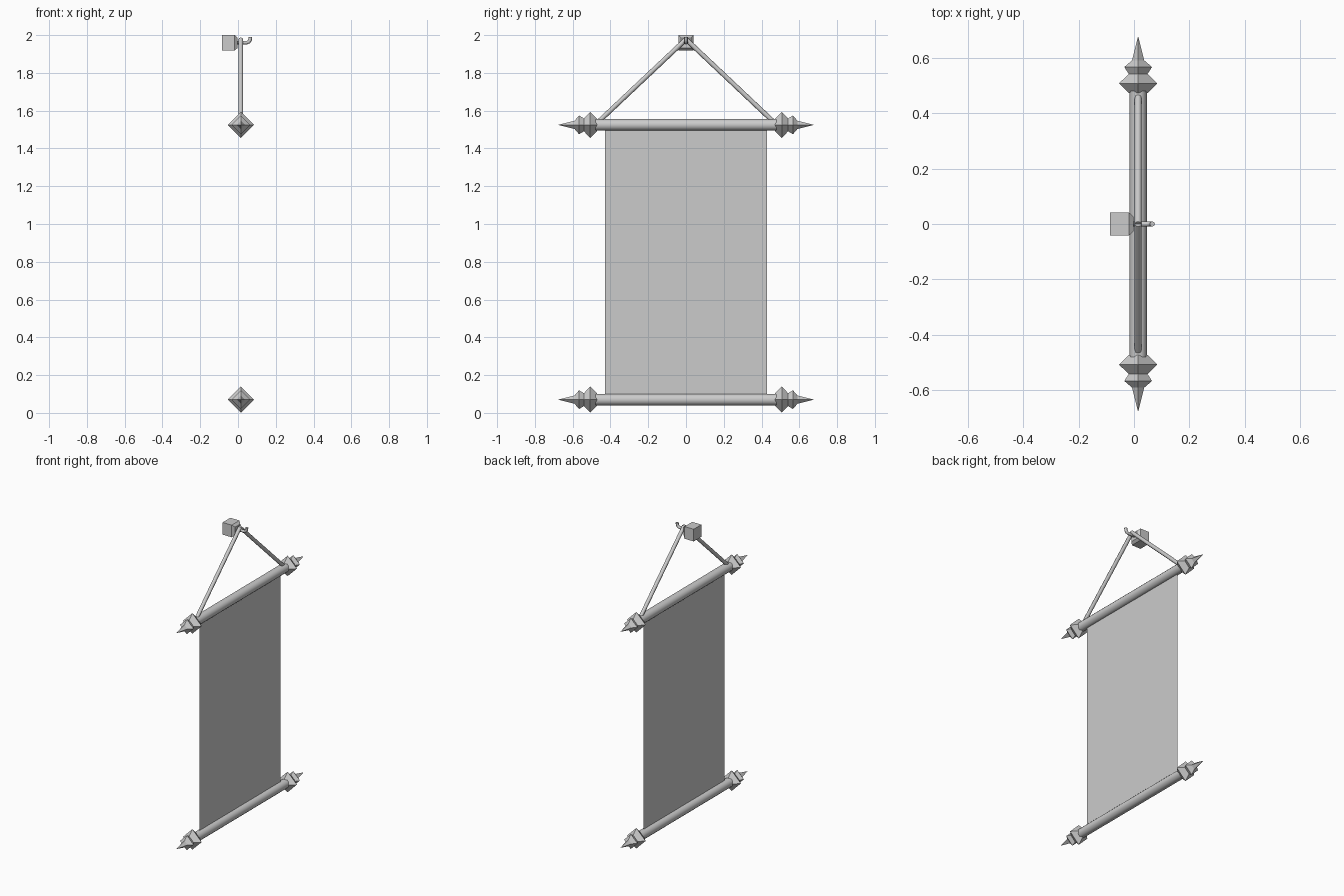
import bpy, bmesh, math
from mathutils import Vector

if "Cube" in bpy.data.objects:
    bpy.data.objects.remove(bpy.data.objects["Cube"])

X = 0.015            # plane of rods, cloth and cord
TOP, BOTTOM = 1.525, 0.07


def finish(name, bm, smooth=False):
    bmesh.ops.recalc_face_normals(bm, faces=bm.faces)
    me = bpy.data.meshes.new(name)
    bm.to_mesh(me)
    bm.free()
    for p in me.polygons:
        p.use_smooth = smooth
    if smooth:
        me.set_sharp_from_angle(angle=math.radians(50))
    ob = bpy.data.objects.new(name, me)
    bpy.context.collection.objects.link(ob)
    return ob


def loft(bm, rings):
    """Skin a list of point rings and cap both ends."""
    vs = [[bm.verts.new(p) for p in r] for r in rings]
    n = len(vs[0])
    for a, b in zip(vs, vs[1:]):
        for i in range(n):
            j = (i + 1) % n
            bm.faces.new((a[i], a[j], b[j], b[i]))
    bm.faces.new(vs[0])
    bm.faces.new(vs[-1])


def tube(name, path, radius, sides):
    """Round tube along a path lying in one plane."""
    pts = [Vector(p) for p in path]
    chord = pts[-1] - pts[0]
    side = Vector((1, 0, 0)) if abs(chord.x) < 1e-6 else Vector((0, 1, 0))
    rings = []
    for k, p in enumerate(pts):
        t = (pts[min(k + 1, len(pts) - 1)] - pts[max(k - 1, 0)]).normalized()
        up = t.cross(side).normalized()
        rings.append([p + radius * (math.cos(a) * side + math.sin(a) * up)
                      for a in (2 * math.pi * i / sides for i in range(sides))])
    bm = bmesh.new()
    loft(bm, rings)
    return finish(name, bm, True)


# Four-sided finial: (distance along rod, radius)
PROFILE = [(0.472, 0.034), (0.507, 0.069), (0.541, 0.034),
           (0.566, 0.05), (0.59, 0.022), (0.675, 0.0006)]


def finial(name, z, s):
    bm = bmesh.new()
    loft(bm, [[(X + r, s * y, z), (X, s * y, z + r), (X - r, s * y, z), (X, s * y, z - r)]
              for y, r in PROFILE])
    finish(name, bm)


# Rods with finials on both ends
for label, z in (("top", TOP), ("bottom", BOTTOM)):
    tube(label + "_rod", [(X, -0.48, z), (X, 0.48, z)], 0.031, 12)
    for end, s in (("left", -1), ("right", 1)):
        finial(f"{label}_{end}_finial", z, s)

# Hanging cloth
bm = bmesh.new()
bm.faces.new([bm.verts.new((X, y, z)) for y, z in
              ((-0.43, BOTTOM), (0.43, BOTTOM), (0.43, TOP), (-0.43, TOP))])
finish("cloth", bm)

# Cord halves meeting over the hook
for end, s in (("left", -1), ("right", 1)):
    tube(end + "_cord", [(X, s * 0.47, 1.535), (X, 0, 1.978)], 0.0125, 8)

# Wall block with a tapered front
bm = bmesh.new()
loft(bm, [[(x, -h, 1.957 - h), (x, h, 1.957 - h), (x, h, 1.957 + h), (x, -h, 1.957 + h)]
          for x, h in ((-0.086, 0.041), (-0.018, 0.041), (-0.002, 0.027))])
bmesh.ops.translate(bm, verts=bm.verts, vec=(0, 0, 0.002))
finish("wall_block", bm)

# Hook curling upward
tube("hook", [(-0.01, 0, 1.96), (0.046, 0, 1.96), (0.057, 0, 1.964),
              (0.064, 0, 1.974), (0.066, 0, 1.99)], 0.0095, 8)
